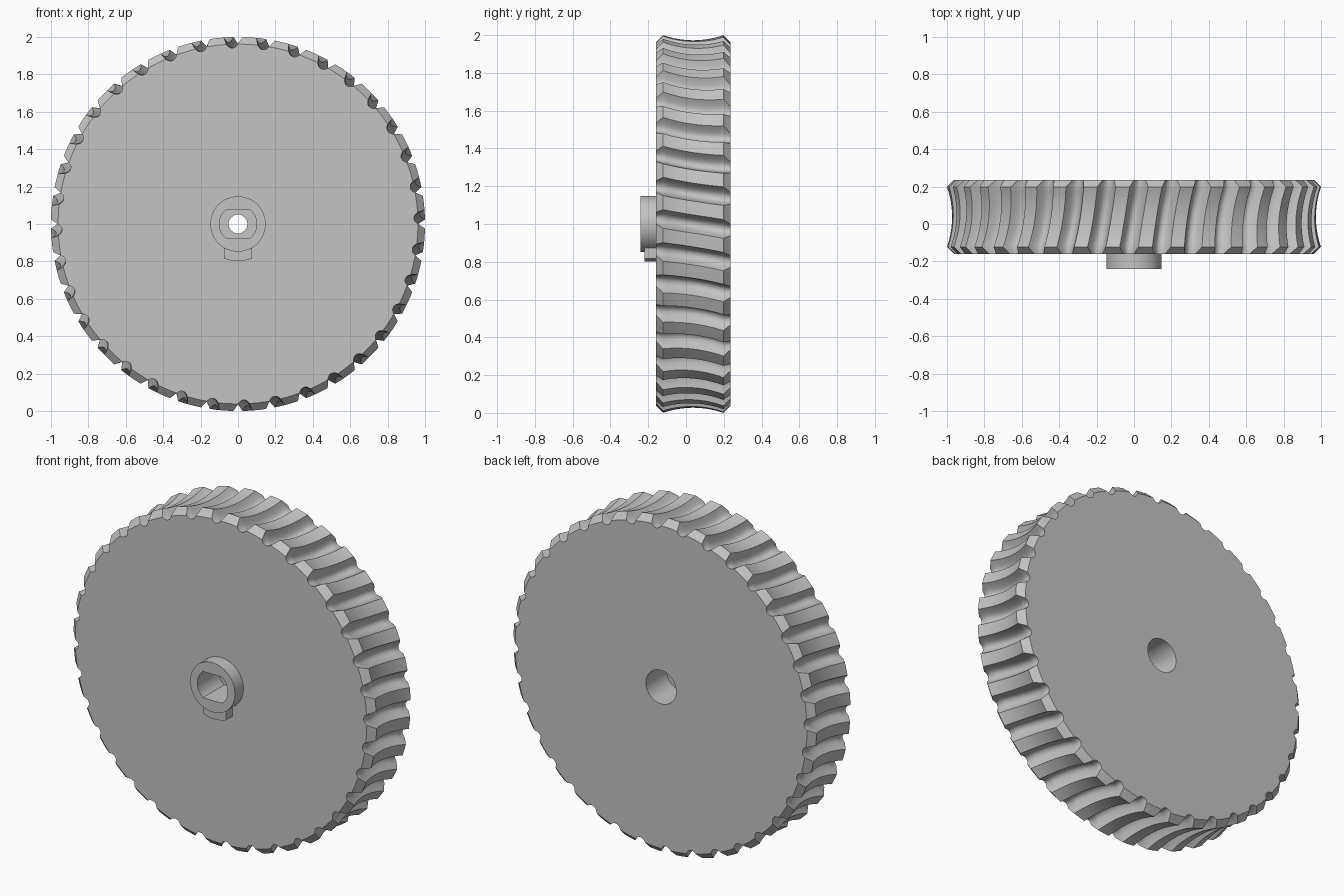
import bpy, bmesh
from math import sin, cos, pi, radians, sqrt

if "Cube" in bpy.data.objects:
    bpy.data.objects.remove(bpy.data.objects["Cube"])

grey = bpy.data.materials.new("light_grey")
grey.use_nodes = True
COLOUR = (0.55, 0.55, 0.55, 1)
grey.diffuse_color = COLOUR
grey.node_tree.nodes["Principled BSDF"].inputs["Base Color"].default_value = COLOUR

FRONT, BACK, MID = -0.16, 0.235, 0.038   # wheel faces and throat centre along y
TEETH = 36
TWIST = 0.065                            # lean of the teeth across the width


def loft(name, sections):
    """Skin a list of closed loops and cap both ends."""
    bm = bmesh.new()
    loops = [[bm.verts.new(p) for p in s] for s in sections]
    n = len(loops[0])
    for a, b in zip(loops, loops[1:]):
        for i in range(n):
            j = (i + 1) % n
            bm.faces.new((a[i], a[j], b[j], b[i]))
    bm.faces.new(loops[0])
    bm.faces.new(loops[-1])
    bmesh.ops.recalc_face_normals(bm, faces=bm.faces)
    mesh = bpy.data.meshes.new(name)
    bm.to_mesh(mesh)
    bm.free()
    ob = bpy.data.objects.new(name, mesh)
    bpy.context.collection.objects.link(ob)
    mesh.materials.append(grey)
    return ob


def prism(name, outline, y0, y1):
    """Extrude an x, z outline (relative to the axle) along y."""
    return loft(name, [[(x, y, 1 + z) for x, z in outline] for y in (y0, y1)])


def circle(r, n=64):
    return [(r * cos(2 * pi * i / n), r * sin(2 * pi * i / n)) for i in range(n)]


def cut(ob, cutters):
    bpy.context.view_layer.objects.active = ob
    for c in cutters:
        mod = ob.modifiers.new("cut", 'BOOLEAN')
        mod.operation, mod.solver, mod.object = 'DIFFERENCE', 'EXACT', c
        bpy.ops.object.modifier_apply(modifier=mod.name)


def throat(y, edge, radius):
    """Concave radius across the width, constant beyond the throat."""
    half = 0.16
    d = min(abs(y - MID), half)
    return edge + sqrt(radius ** 2 - half ** 2) - sqrt(radius ** 2 - d ** 2)


def tooth_loop(y):
    """One toothed cross-section of the wheel with rounded gaps."""
    floor = throat(y, 0.942, 0.5)
    tip = throat(y, 1.0, 0.5)
    tip -= max(0, abs(y - MID) - 0.16)   # bevelled tooth ends
    half_gap = []
    for k in range(7):
        h = (tip - floor) * (k / 6) ** 2
        half_gap.append((0.29 * (h / 0.06) ** 0.42, floor + h))
    gap = [(-w, r) for w, r in reversed(half_gap)] + half_gap[1:]
    lean = TWIST * (y - MID) / (BACK - FRONT)
    loop = []
    for t in range(TEETH):
        for w, r in gap:
            a = (t + w) * 2 * pi / TEETH + lean
            loop.append((r * sin(a), y, 1 + r * cos(a)))
        a = (t + 0.5) * 2 * pi / TEETH + lean
        loop.append((tip * sin(a), y, 1 + tip * cos(a)))
    return loop


# Toothed wheel
stations = [FRONT] + [MID + 0.16 * k / 8 for k in range(-8, 9)] + [BACK]
wheel = loft("worm_wheel", [tooth_loop(y) for y in stations])

# Hub boss and the key beneath it
boss = prism("hub_boss", circle(0.148), -0.24, FRONT)
arc = [radians(a) for a in range(-112, -67, 4)]
key = prism("hub_key", [(0.075, -0.127)] + [(-0.075, -0.127)]
            + [(0.198 * cos(a), 0.198 * sin(a)) for a in arc], -0.22, FRONT)

# Bore: flatted socket in front, round recess behind, small hole between
flats = [(x, max(-0.078, min(0.078, z))) for x, z in circle(0.1)]
side = [(x, z) for x, z in flats if abs(z) < 0.078]
corner = sqrt(0.1 ** 2 - 0.078 ** 2)
outline = ([p for p in side if p[0] > 0 and p[1] >= 0] + [(corner, 0.078), (-corner, 0.078)]
           + [p for p in side if p[0] < 0]
           + [(-corner, -0.078), (corner, -0.078)]
           + [p for p in side if p[0] > 0 and p[1] < 0])
socket = prism("socket_cutter", outline, -0.3, -0.04)
recess = prism("recess_cutter", circle(0.1), 0.04, 0.3)
hole = prism("hole_cutter", circle(0.05, 48), -0.3, 0.3)
cut(wheel, [socket, recess, hole])
cut(boss, [socket])
for c in (socket, recess, hole):
    bpy.data.objects.remove(c)

# Smooth curved surfaces, keep edges crisp
for ob in (wheel, boss, key):
    bpy.ops.object.select_all(action='DESELECT')
    ob.select_set(True)
    bpy.context.view_layer.objects.active = ob
    bpy.ops.object.shade_smooth_by_angle(angle=radians(28))
